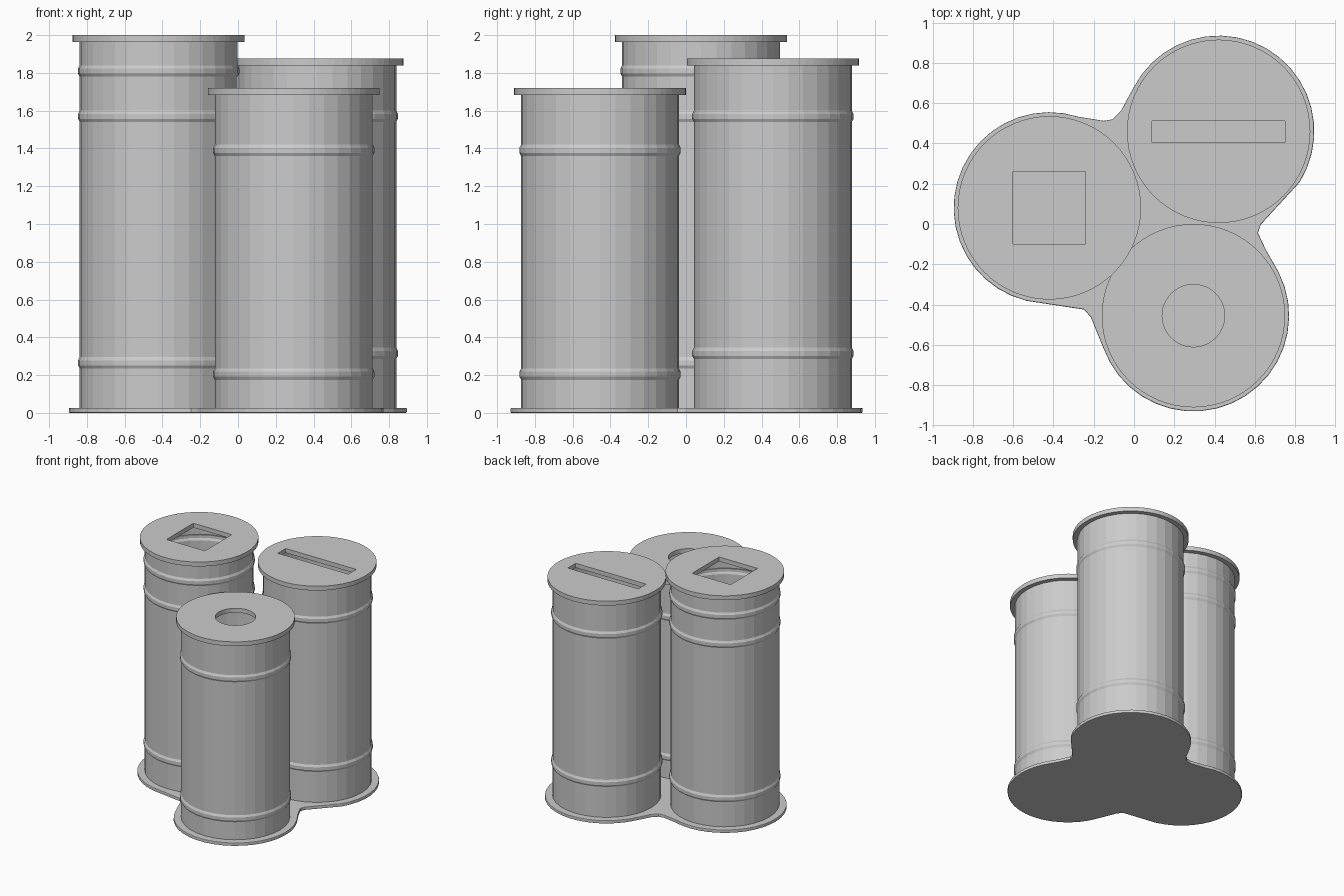
import bpy, bmesh
from math import cos, sin, radians, pi

if "Cube" in bpy.data.objects:
    bpy.data.objects.remove(bpy.data.objects["Cube"])


def arc(cx, cy, r, a0, a1, n):
    """Points along an arc, both ends included."""
    return [(cx + r * cos(radians(a0 + (a1 - a0) * i / n)),
             cy + r * sin(radians(a0 + (a1 - a0) * i / n))) for i in range(n + 1)]


def circle(cx, cy, r, n):
    return arc(cx, cy, r, 0, 360, n)[:-1]


def rect(x0, x1, y0, y1):
    return [(x0, y0), (x1, y0), (x1, y1), (x0, y1)]


def plate(name, outlines, z0, z1, bevel=0.0):
    """Flat plate from filled outlines; inner outlines become holes."""
    cu = bpy.data.curves.new(name, 'CURVE')
    cu.dimensions = '2D'
    cu.fill_mode = 'BOTH'
    cu.extrude = (z1 - z0) / 2 - bevel
    cu.bevel_depth = bevel
    cu.bevel_resolution = 1
    for pts in outlines:
        sp = cu.splines.new('POLY')
        sp.points.add(len(pts) - 1)
        for p, (x, y) in zip(sp.points, pts):
            p.co = (x, y, 0, 1)
        sp.use_cyclic_u = True
    ob = bpy.data.objects.new(name, cu)
    ob.location.z = (z0 + z1) / 2
    bpy.context.collection.objects.link(ob)
    bpy.ops.object.select_all(action='DESELECT')
    ob.select_set(True)
    bpy.context.view_layer.objects.active = ob
    bpy.ops.object.convert(target='MESH')
    ob = bpy.context.view_layer.objects.active
    bm = bmesh.new()
    bm.from_mesh(ob.data)
    bmesh.ops.remove_doubles(bm, verts=bm.verts, dist=1e-5)
    bmesh.ops.recalc_face_normals(bm, faces=bm.faces)
    for f in bm.faces:
        f.smooth = False
    bm.to_mesh(ob.data)
    bm.free()
    return ob


def barrel(name, cx, cy, r, z0, z1, ribs, n=32):
    """Faceted tube with raised rolled ribs."""
    profile = [(r, z0)]
    for z in sorted(ribs):
        profile += [(r, z - 0.03), (r + 0.009, z - 0.013),
                    (r + 0.009, z + 0.013), (r, z + 0.03)]
    profile.append((r, z1))
    bm = bmesh.new()
    rings = [[bm.verts.new((cx + pr * cos(2 * pi * i / n),
                            cy + pr * sin(2 * pi * i / n), z)) for i in range(n)]
             for pr, z in profile]
    for lo, hi in zip(rings, rings[1:]):
        for i in range(n):
            j = (i + 1) % n
            bm.faces.new((lo[i], lo[j], hi[j], hi[i]))
    me = bpy.data.meshes.new(name)
    bm.to_mesh(me)
    bm.free()
    ob = bpy.data.objects.new(name, me)
    bpy.context.collection.objects.link(ob)
    wall = ob.modifiers.new("wall", 'SOLIDIFY')
    wall.thickness = 0.01
    wall.offset = -1
    return ob


# Three bins: name, centre, top height, rib heights, lid opening
A, B, C = (-0.42, 0.08), (0.42, 0.46), (0.295, -0.455)
bins = [
    ("square_bin", A, 2.0, (0.265, 1.57, 1.81), rect(-0.60, -0.24, -0.10, 0.26)),
    ("slot_bin", B, 1.875, (0.315, 1.57), rect(0.09, 0.75, 0.405, 0.51)),
    ("round_bin", C, 1.72, (0.205, 1.39), circle(*C, 0.155, 48)),
]
for name, c, top, ribs, opening in bins:
    barrel(name + "_body", *c, 0.418, 0.024, top - 0.03, ribs)
    plate(name + "_lid", [circle(*c, 0.455, 64), opening], top - 0.037, top)

# Shared base: three lobes joined by small waists
R = 0.47
outline = (arc(*A, R, 72, 256, 20)
           + [(-0.245, -0.42), (-0.21, -0.46)]
           + arc(*C, R, 200, 387, 20)
           + [(0.65, -0.13), (0.61, -0.045), (0.625, 0.0)]
           + arc(*B, R, -32, 153, 20)
           + [(-0.06, 0.56), (-0.105, 0.515), (-0.15, 0.507)])
plate("base", [outline[::-1]], 0.0, 0.027, bevel=0.005)
